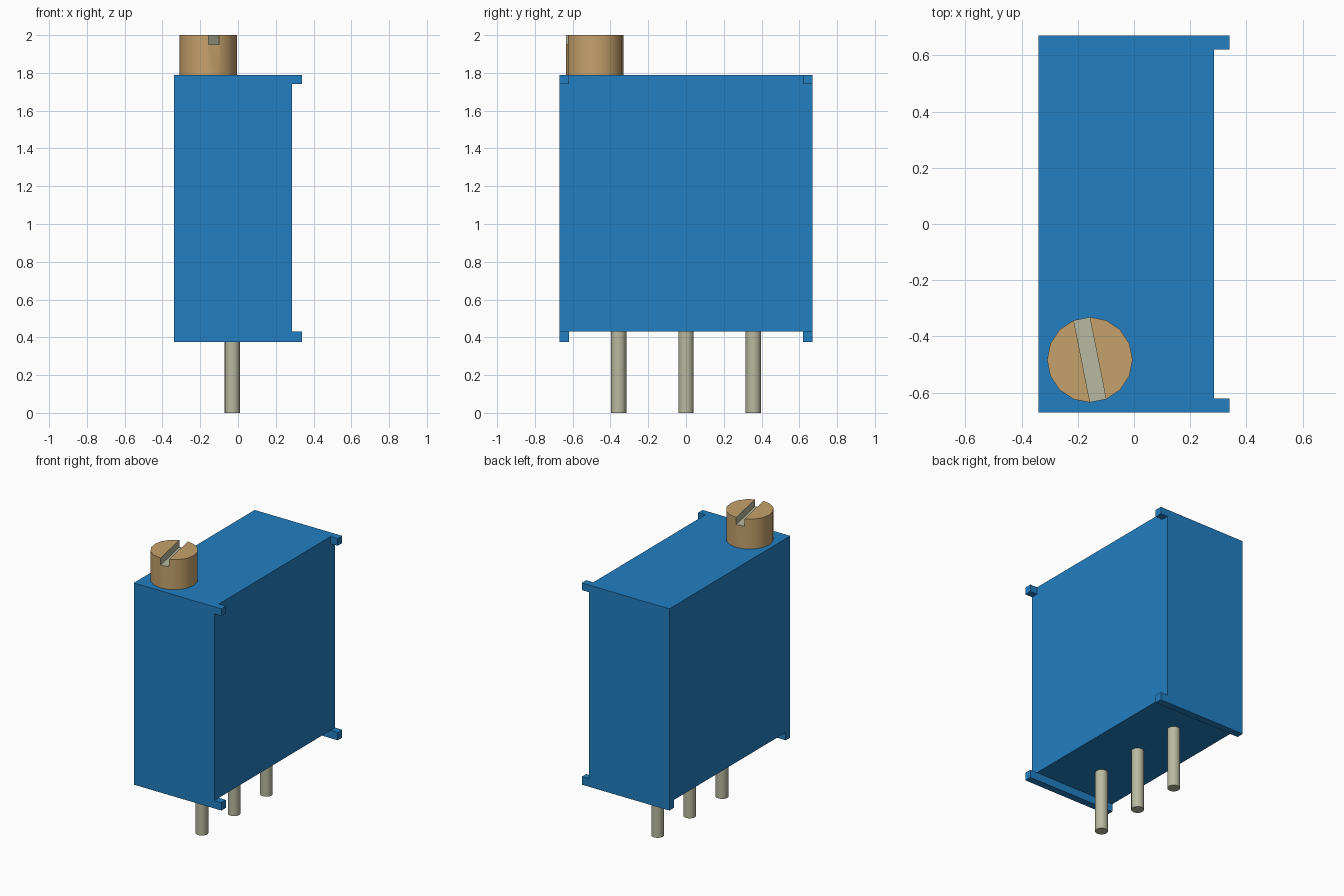
import bpy
import math
from mathutils import Vector, Matrix

cube = bpy.data.objects.get("Cube")
if cube:
    bpy.data.objects.remove(cube, do_unlink=True)


def material(name, rgb):
    mat = bpy.data.materials.new(name)
    mat.use_nodes = True
    colour = (*rgb, 1.0)
    mat.diffuse_color = colour
    bsdf = next(n for n in mat.node_tree.nodes if n.type == 'BSDF_PRINCIPLED')
    bsdf.inputs["Base Color"].default_value = colour
    return mat


BLUE = material("blue plastic", (0.016, 0.215, 0.545))
BRASS = material("brass", (0.56, 0.36, 0.15))
METAL = material("grey metal", (0.48, 0.49, 0.35))


def activate(obj):
    bpy.ops.object.select_all(action='DESELECT')
    obj.select_set(True)
    bpy.context.view_layer.objects.active = obj


def box(name, x, y, z, mat=None):
    """Box from (min, max) ranges on each axis."""
    bpy.ops.mesh.primitive_cube_add(size=1)
    obj = bpy.context.object
    obj.name = name
    size = [r[1] - r[0] for r in (x, y, z)]
    centre = Vector([(r[0] + r[1]) / 2 for r in (x, y, z)])
    obj.data.transform(Matrix.Translation(centre) @ Matrix.Diagonal((*size, 1)))
    if mat:
        obj.data.materials.append(mat)
    return obj


def cylinder(name, centre, radius, z, mat, sides=16):
    bpy.ops.mesh.primitive_cylinder_add(
        vertices=sides, radius=radius, depth=z[1] - z[0],
        location=(centre[0], centre[1], (z[0] + z[1]) / 2))
    obj = bpy.context.object
    obj.name = name
    obj.data.materials.append(mat)
    return obj


def cut(obj, cutter):
    """Subtract the cutter for good, then discard it."""
    cutter.hide_render = True
    mod = obj.modifiers.new("cut", 'BOOLEAN')
    mod.operation = 'DIFFERENCE'
    mod.solver = 'EXACT'
    mod.object = cutter
    activate(obj)
    bpy.ops.object.modifier_apply(modifier=mod.name)
    bpy.data.objects.remove(cutter, do_unlink=True)


# Case: a block cut back to leave end rails below and four corner pegs on +x
case = box("case", (-0.34, 0.34), (-0.67, 0.67), (0.375, 1.79), BLUE)
cut(case, box("bottom_channel", (-1, 1), (-0.62, 0.62), (0.2, 0.43)))
cut(case, box("face_channel", (0.285, 1), (-0.62, 0.62), (0.2, 2.2)))
cut(case, box("end_channel", (0.285, 1), (-1, 1), (0.43, 1.74)))

# Adjusting screw with a slot across its head
SCREW = Vector((-0.157, -0.483, 0))
SLOT_ANGLE = math.radians(11.25)
SLOT_HALF = 0.029
screw = cylinder("adjusting_screw", SCREW, 0.152, (1.79, 2.0), BRASS)
slot = box("slot_cutter", (-SLOT_HALF, SLOT_HALF), (-0.3, 0.3), (1.95, 2.1))
slot.location = SCREW
slot.rotation_euler.z = SLOT_ANGLE
cut(screw, slot)

# Grey slot: its floor and its two walls
screw.data.materials.clear()
screw.data.materials.append(BRASS)
screw.data.materials.append(METAL)
across = Vector((math.cos(SLOT_ANGLE), math.sin(SLOT_ANGLE), 0))
for face in screw.data.polygons:
    centre = screw.matrix_world @ face.center
    floor = face.normal.z > 0.9 and centre.z < 1.96
    wall = (abs(face.normal.dot(across)) > 0.99 and centre.z > 1.95
            and abs((centre - SCREW).dot(across)) < SLOT_HALF + 0.002)
    face.material_index = 1 if floor or wall else 0
activate(screw)
bpy.ops.object.shade_smooth_by_angle(angle=math.radians(30))

# Three terminal pins in a row
for name, y in (("front_pin", -0.357), ("middle_pin", 0.0), ("back_pin", 0.357)):
    pin = cylinder(name, (-0.03, y), 0.041, (0, 0.43), METAL)
    activate(pin)
    bpy.ops.object.shade_smooth_by_angle(angle=math.radians(30))
